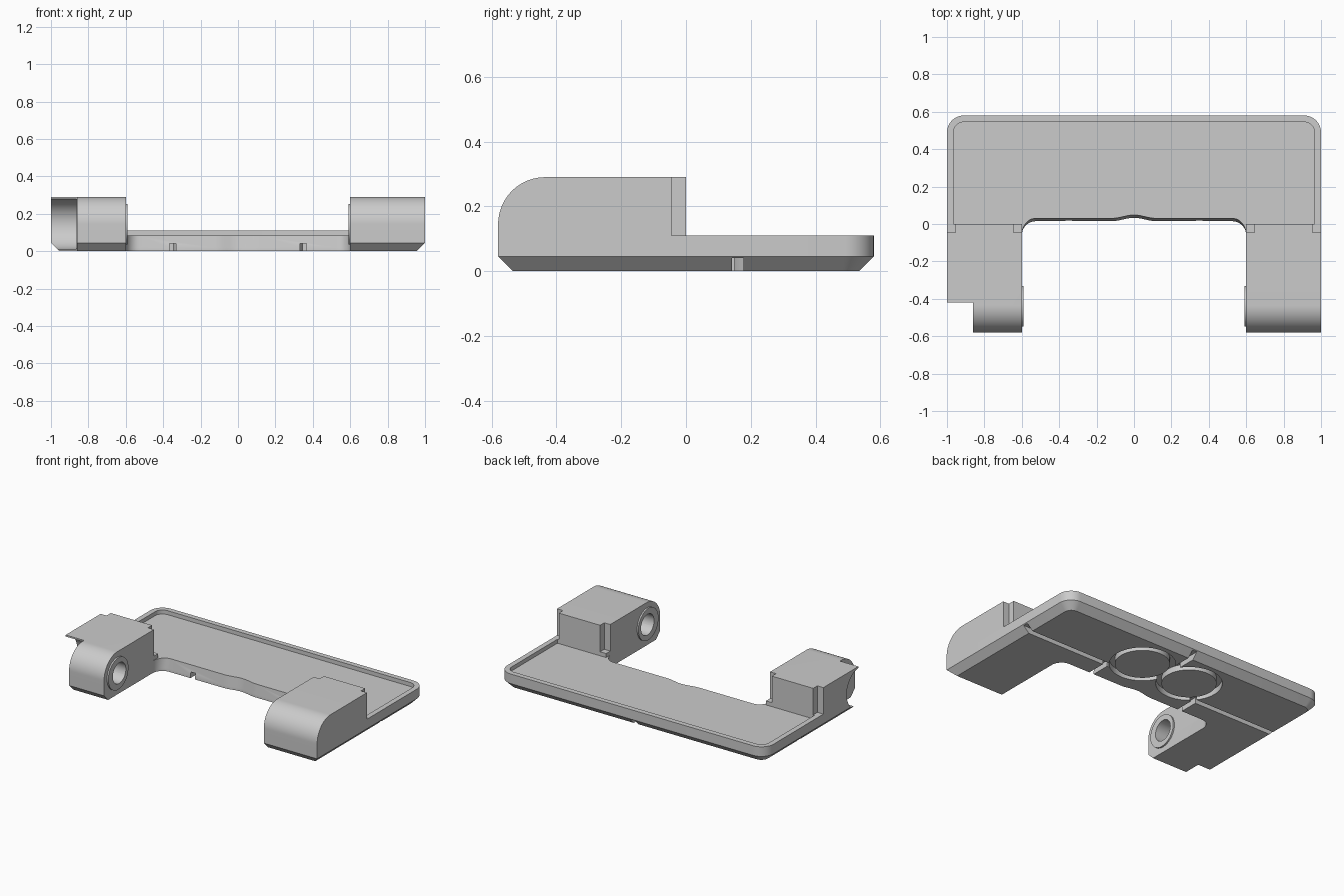
import bpy, bmesh, math

if "Cube" in bpy.data.objects:
    bpy.data.objects.remove(bpy.data.objects["Cube"], do_unlink=True)

grey = bpy.data.materials.new("plain_grey")
grey.use_nodes = True
GREY = (0.6, 0.6, 0.6, 1)
grey.diffuse_color = GREY
grey.node_tree.nodes["Principled BSDF"].inputs["Base Color"].default_value = GREY


def loft(name, rings, closed=False):
    """Skin a stack of equal rings; cap the ends, or join last to first."""
    bm = bmesh.new()
    loops = [[bm.verts.new(p) for p in ring] for ring in rings]
    n = len(loops[0])
    pairs = list(zip(loops, loops[1:]))
    if closed:
        pairs.append((loops[-1], loops[0]))
    else:
        bm.faces.new(loops[0])
        bm.faces.new(loops[-1])
    for a, b in pairs:
        for i in range(n):
            j = (i + 1) % n
            bm.faces.new((a[i], a[j], b[j], b[i]))
    bmesh.ops.recalc_face_normals(bm, faces=bm.faces)
    mesh = bpy.data.meshes.new(name)
    bm.to_mesh(mesh)
    bm.free()
    mesh.materials.append(grey)
    obj = bpy.data.objects.new(name, mesh)
    bpy.context.collection.objects.link(obj)
    return obj


def arc(cx, cy, r, a0, a1, n=10):
    return [(cx + r * math.cos(math.radians(a0 + (a1 - a0) * i / n)),
             cy + r * math.sin(math.radians(a0 + (a1 - a0) * i / n))) for i in range(n + 1)]


def flat(outline, z):
    return [(x, y, z) for x, y in outline]


def side(outline, x):
    return [(x, y, z) for y, z in outline]


def circle(cx, cy, r, n=48):
    return arc(cx, cy, r, 0, 360, n)[:-1]


def box(x0, x1, y0, y1, z0, z1):
    o = [(x0, y0), (x1, y0), (x1, y1), (x0, y1)]
    return loft("cutter", [flat(o, z0), flat(o, z1)])


def cut(target, cutter):
    cutter.hide_render = True
    mod = target.modifiers.new("cut", "BOOLEAN")
    mod.operation, mod.solver, mod.object = "DIFFERENCE", "EXACT", cutter
    bpy.context.view_layer.objects.active = target
    bpy.ops.object.modifier_apply(modifier=mod.name)


FRONT, BACK, RIM, FLOOR, TOP, CH = -0.58, 0.58, 0.11, 0.083, 0.29, 0.045
PIVOT = (-0.43, 0.145)
cutters = []


def slab(w, back, r, front):
    """Rectangle outline with rounded back corners."""
    return ([(-w, front), (w, front)] + arc(w - r, back - r, r, 0, 90)
            + arc(r - w, back - r, r, 90, 180))


# base plate with chamfered underside
base = loft("base_plate", [flat(slab(1 - CH, BACK - CH, 0.05, FRONT + CH), 0),
                           flat(slab(1, BACK, 0.09, FRONT), CH),
                           flat(slab(1, BACK, 0.09, FRONT), RIM)])

# shallow tray inside the raised rim
tray = ([(-0.6, -0.2), (0.6, -0.2), (0.6, 0), (0.965, 0)]
        + arc(0.965 - 0.055, 0.49, 0.055, 0, 90)
        + arc(0.055 - 0.965, 0.49, 0.055, 90, 180) + [(-0.965, 0), (-0.6, 0)])
cutters.append(loft("tray_cutter", [flat(tray, FLOOR), flat(tray, 0.2)]))

# front opening with rounded corners, centre bump and sloped upper edge
bump = [(x / 50, 0.015 + 0.009 * (1 + math.cos(math.pi * x / 6))) for x in range(6, -7, -1)]
opening = ([(-0.6, -0.8), (0.6, -0.8)] + arc(0.525, -0.06, 0.075, 0, 90)
           + bump + arc(-0.525, -0.06, 0.075, 90, 180))


def sloped(d):
    return [(x, y + d * min(1, max(0, (y + 0.06) / 0.07))) for x, y in opening]


cutters.append(loft("opening_cutter", [flat(sloped(0), -0.1), flat(sloped(0), 0.02),
                                       flat(sloped(0.015), 0.08), flat(sloped(0.015), 0.2)]))

# cable grooves in the underside
G, DEPTH = 0.0175, 0.04
cutters.append(box(-G, G, 0.3, 0.7, -0.1, DEPTH))
for s in (-1, 1):
    a, b = sorted((s * 0.32, s * 1.2))
    cutters.append(box(a, b, 0.16 - G, 0.16 + G, -0.1, DEPTH))
    cutters.append(box(s * 0.35 - G, s * 0.35 + G, -0.1, 0.17, -0.1, DEPTH))
    outer, inner = circle(s * 0.185, 0.3, 0.185 + G), circle(s * 0.185, 0.3, 0.185 - G)
    cutters.append(loft("groove_cutter", [flat(outer, -0.1), flat(outer, DEPTH),
                                          flat(inner, DEPTH), flat(inner, -0.1)], closed=True))
for c in cutters:
    cut(base, c)

# arm blocks with rounded front and hinge bosses
R = TOP - PIVOT[1]
profile = [(0, RIM), (0, TOP)] + arc(FRONT + R, TOP - R, R, 90, 180, 24) + [(FRONT, RIM)]
parts = [base]
for s, label in ((-1, "right"), (1, "left")):
    arm = loft(label + "_arm", [side(profile, s * 0.6), side(profile, s)])
    bm = bmesh.new()
    bm.from_mesh(arm.data)
    corners = [e for e in bm.edges if all(abs(v.co.y) < 1e-4 for v in e.verts)
               and abs(e.verts[0].co.x - e.verts[1].co.x) < 1e-4]
    bmesh.ops.bevel(bm, geom=corners, offset=0.045, segments=8, affect="EDGES")
    bm.to_mesh(arm.data)
    bm.free()

    hole = circle(*PIVOT, 0.07)
    tools = [loft("hole_cutter", [side(hole, s * 0.5), side(hole, s * 0.8)])]
    if s < 0:
        # outer hinge socket: open front plus a hollow round seat
        seat = circle(*PIVOT, 0.135, 64)
        tools.append(box(-1.1, -0.862, -0.7, -0.42, -0.1, 0.4))
        tools.append(loft("seat_cutter", [side(seat, -1.1), side(seat, -0.8625)]))
    for t in tools:
        cut(base, t)
        cut(arm, t)
    cutters += tools

    ring_out, ring_in = circle(PIVOT[0] - 0.01, PIVOT[1], 0.108), circle(*PIVOT, 0.07)
    boss = loft(label + "_hinge_boss", [side(ring_out, s * 0.602), side(ring_out, s * 0.59),
                                        side(ring_in, s * 0.59), side(ring_in, s * 0.602)], closed=True)
    parts += [arm, boss]

for c in cutters:
    bpy.data.objects.remove(c, do_unlink=True)

# smooth curves, crisp edges
bpy.ops.object.select_all(action="DESELECT")
for p in parts:
    p.select_set(True)
bpy.context.view_layer.objects.active = base
bpy.ops.object.shade_smooth_by_angle(angle=math.radians(30))
